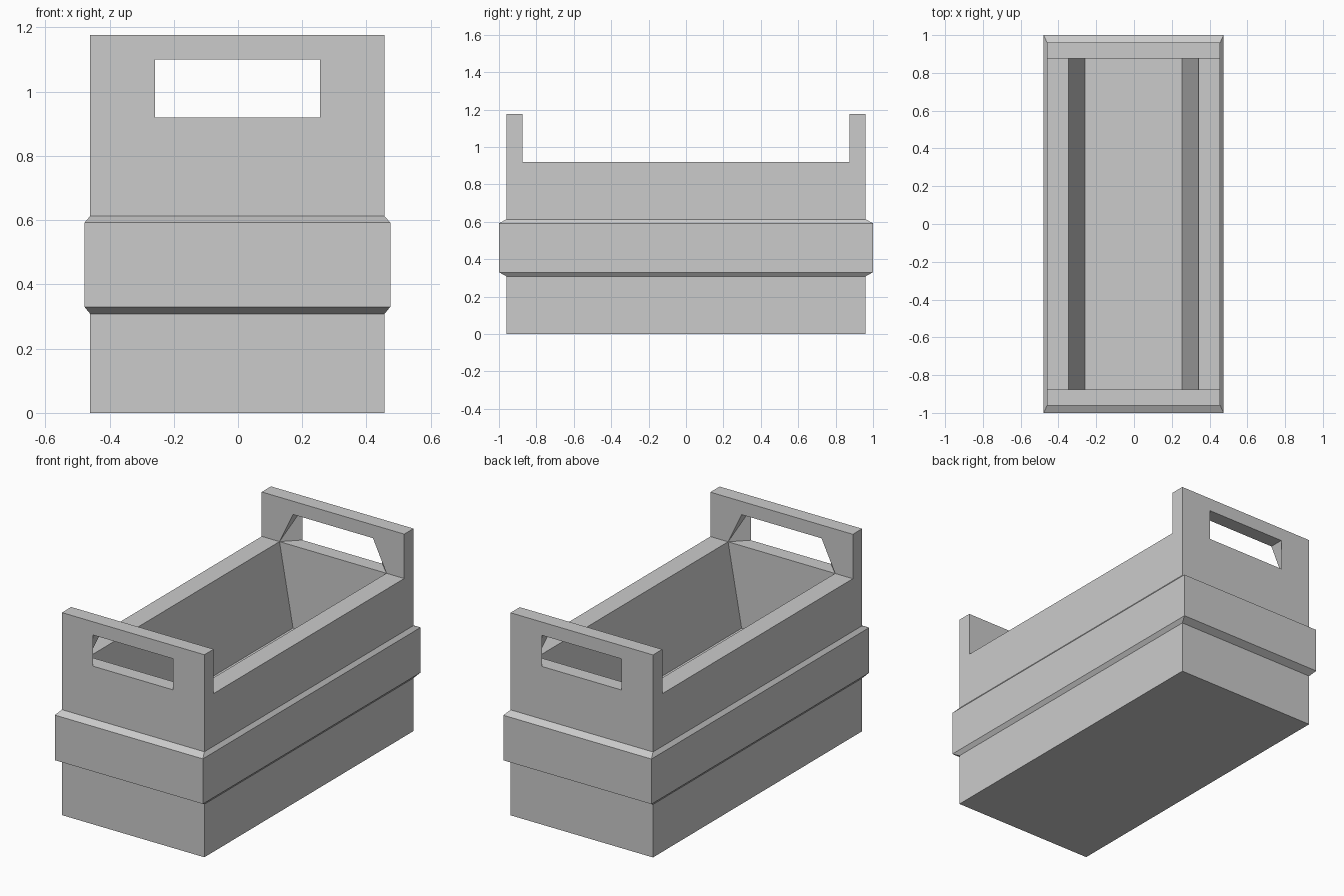
import bpy, bmesh

if "Cube" in bpy.data.objects:
    bpy.data.objects.remove(bpy.data.objects["Cube"])

# Main dimensions (half widths and heights)
BX, BY = 0.458, 0.96          # outer body
TX, TY = 0.476, 1.0           # raised band
WY = 0.875                    # inner face of end walls
CX, FX = 0.344, 0.257         # cavity half width at rim / at floor (and handle hole)
RIM, TOP, FLOOR, HOLE = 0.919, 1.177, 0.44, 1.10

bm = bmesh.new()


def build_quarter(sx, sy):
    def face(*pts):
        bm.faces.new([bm.verts.new((sx * x, sy * y, z)) for x, y, z in pts])

    # Outer walls with the chamfered band
    profile = [(BX, BY, 0), (BX, BY, 0.308), (TX, TY, 0.33),
               (TX, TY, 0.592), (BX, BY, 0.613), (BX, BY, RIM)]
    for (x0, y0, z0), (x1, y1, z1) in zip(profile, profile[1:]):
        face((x0, 0, z0), (x0, y0, z0), (x1, y1, z1), (x1, 0, z1))
        if z1 < RIM:
            face((0, y0, z0), (x0, y0, z0), (x1, y1, z1), (0, y1, z1))
        else:
            face((0, y0, z0), (x0, y0, z0), (x1, y1, z1), (FX, y1, z1), (0, y1, z1))

    # Underside, cavity floor, sloping side wall, end wall, rim
    face((0, 0, 0), (BX, 0, 0), (BX, BY, 0), (0, BY, 0))
    face((0, 0, FLOOR), (FX, 0, FLOOR), (FX, WY, FLOOR), (0, WY, FLOOR))
    face((FX, 0, FLOOR), (CX, 0, RIM), (CX, WY, RIM), (FX, WY, FLOOR))
    face((0, WY, FLOOR), (FX, WY, FLOOR), (CX, WY, RIM), (0, WY, RIM))
    face((CX, 0, RIM), (BX, 0, RIM), (BX, WY, RIM), (CX, WY, RIM))

    # Raised handle end: outer and inner faces around the hole, top and edge
    for y, hx in ((BY, FX), (WY, CX)):
        face((hx, y, RIM), (BX, y, RIM), (BX, y, TOP),
             (0, y, TOP), (0, y, HOLE), (FX, y, HOLE))
    face((0, WY, TOP), (BX, WY, TOP), (BX, BY, TOP), (0, BY, TOP))
    face((BX, WY, RIM), (BX, BY, RIM), (BX, BY, TOP), (BX, WY, TOP))

    # Handle hole lining: ceiling, flared ledge and cheek
    face((0, WY, HOLE), (FX, WY, HOLE), (FX, BY, HOLE), (0, BY, HOLE))
    face((0, WY, RIM), (CX, WY, RIM), (FX, BY, RIM), (0, BY, RIM))
    face((CX, WY, RIM), (FX, WY, HOLE), (FX, BY, HOLE))
    face((CX, WY, RIM), (FX, BY, HOLE), (FX, BY, RIM))


for sx in (1, -1):
    for sy in (1, -1):
        build_quarter(sx, sy)

# Weld the quarters into one clean shell
bmesh.ops.remove_doubles(bm, verts=bm.verts, dist=0.0005)
bmesh.ops.recalc_face_normals(bm, faces=bm.faces)
bmesh.ops.dissolve_limit(bm, angle_limit=0.01, verts=bm.verts, edges=bm.edges)

mesh = bpy.data.meshes.new("crate_body")
bm.to_mesh(mesh)
bm.free()
crate = bpy.data.objects.new("crate_body", mesh)
crate.location = (-0.002, 0, 0)
bpy.context.collection.objects.link(crate)
